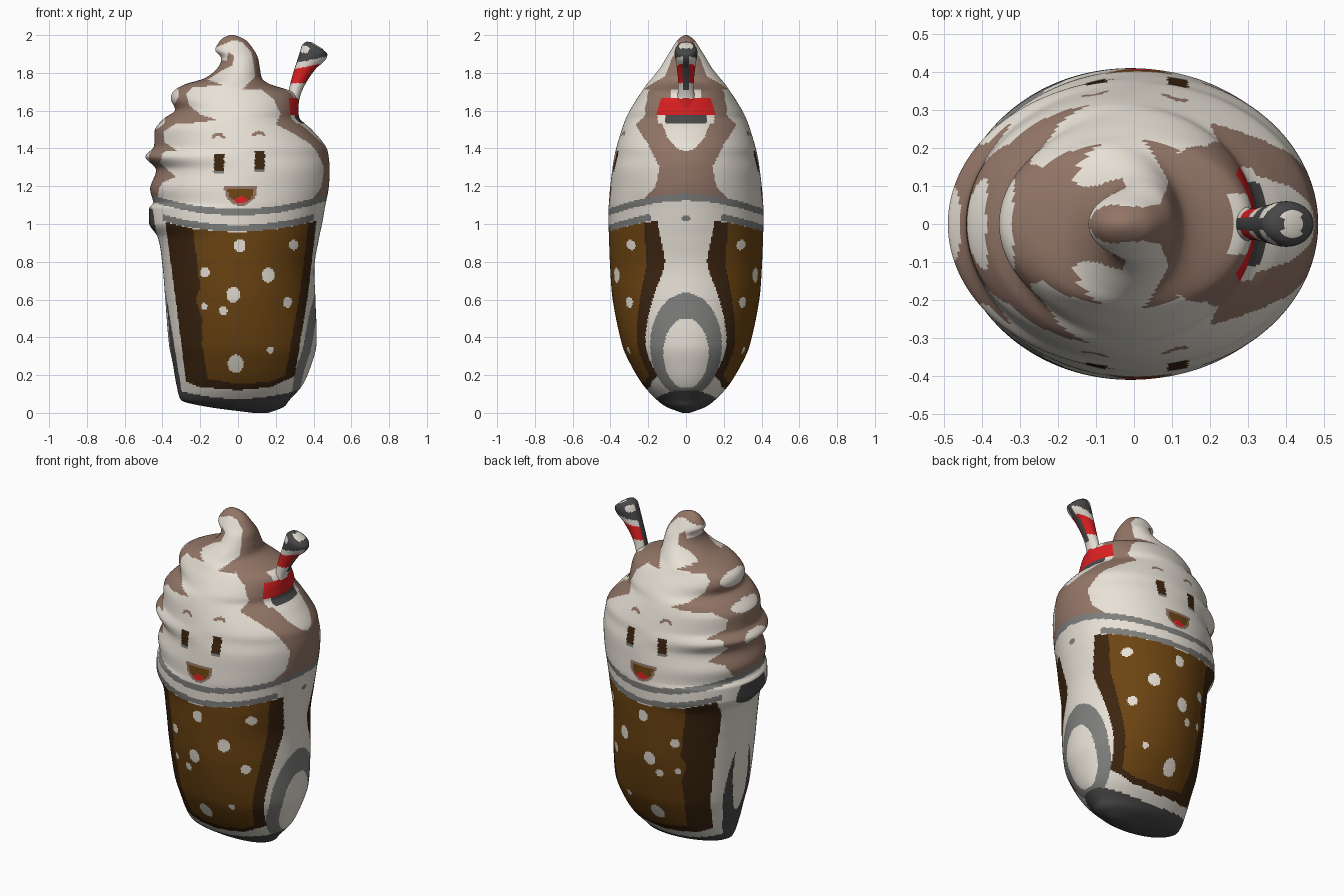
import bpy, math
from mathutils import Vector

# ---------- materials ----------
COLOURS = [("cream", (.80, .75, .67)), ("chocolate", (.150, .058, .006)),
           ("dark_chocolate", (.045, .018, .005)), ("cocoa_swirl", (.29, .18, .135)),
           ("dark_grey", (.065, .065, .065)), ("mid_grey", (.21, .21, .205)),
           ("red", (.72, .014, .016))]
MATS = []
for name, c in COLOURS:
    m = bpy.data.materials.new(name)
    m.diffuse_color = (*c, 1)
    MATS.append(m)
CREAM, CHOC, DARK, SWIRL, DGREY, MGREY, RED = range(7)

# ---------- helpers ----------
def spline(rows, t):
    """Smooth interpolation of rows (key, values...) at key t."""
    n = len(rows)
    i = 0
    while i < n - 2 and t > rows[i + 1][0]:
        i += 1
    a, b = rows[i], rows[i + 1]
    p, q = rows[max(i - 1, 0)], rows[min(i + 2, n - 1)]
    h = b[0] - a[0]
    s = (t - a[0]) / h
    out = []
    for k in range(1, len(a)):
        m0 = (b[k] - p[k]) / (b[0] - p[0]) * h
        m1 = (q[k] - a[k]) / (q[0] - a[0]) * h
        lim = 2 * abs(b[k] - a[k]) + .004
        m0, m1 = max(-lim, min(lim, m0)), max(-lim, min(lim, m1))
        out.append((2*s**3 - 3*s*s + 1) * a[k] + (s**3 - 2*s*s + s) * m0
                   + (3*s*s - 2*s**3) * b[k] + (s**3 - s*s) * m1)
    return out

def inside(poly, x, z):
    hit = False
    for (x1, z1), (x2, z2) in zip(poly, poly[1:] + poly[:1]):
        if (z1 > z) != (z2 > z) and x < (x2 - x1) * (z - z1) / (z2 - z1) + x1:
            hit = not hit
    return hit

def oval(x, z, cx, cz, rx, rz):
    return ((x - cx) / rx) ** 2 + ((z - cz) / rz) ** 2 < 1

def loft(name, rings, rule):
    """Skin closed rings of points and colour each face by a rule."""
    n = len(rings[0])
    verts = [p for r in rings for p in r]
    faces = [(i*n + j, i*n + (j+1) % n, (i+1)*n + (j+1) % n, (i+1)*n + j)
             for i in range(len(rings) - 1) for j in range(n)]
    faces.append(tuple(reversed(range(n))))
    faces.append(tuple(range(len(verts) - n, len(verts))))
    me = bpy.data.meshes.new(name)
    me.from_pydata(verts, [], faces)
    for m in MATS:
        me.materials.append(m)
    for p in me.polygons:
        p.use_smooth = True
        p.material_index = rule(*p.center)
    me.update()
    ob = bpy.data.objects.new(name, me)
    bpy.context.collection.objects.link(ob)
    return ob

# ---------- body outline: height, left, right, half depth ----------
BODY = [(0, .08, .16, .02), (.03, -.15, .24, .10), (.065, -.30, .27, .15),
        (.145, -.325, .34, .225), (.26, -.345, .39, .295), (.36, -.365, .415, .338),
        (.6, -.385, .41, .388), (.78, -.40, .405, .402), (.93, -.425, .43, .408),
        (1.0, -.47, .445, .41), (1.085, -.47, .46, .41), (1.11, -.45, .465, .408),
        (1.19, -.465, .48, .402), (1.29, -.435, .485, .39), (1.355, -.49, .48, .38),
        (1.41, -.445, .465, .367), (1.50, -.44, .39, .34), (1.56, -.39, .325, .318),
        (1.60, -.335, .32, .298), (1.66, -.355, .315, .262), (1.70, -.345, .29, .235),
        (1.74, -.28, .17, .208), (1.77, -.18, .128, .182), (1.83, -.105, .115, .135),
        (1.88, -.09, .105, .105), (1.92, -.12, .085, .08), (1.97, -.095, .045, .048),
        (1.99, -.07, .01, .026), (2.0, -.045, -.02, .008)]

# ---------- painted shapes in the front plane (x, z) ----------
GLASS = [(-.385, 1.01), (-.23, .972), (0, .955), (.22, .975), (.415, 1.015), (.37, .62),
         (.30, .195), (.17, .135), (0, .12), (-.2, .135), (-.275, .165), (-.33, .6)]
DRINK = [(-.24, 1.0), (.375, 1.02), (.325, .62), (.25, .2), (.17, .165), (0, .152),
         (-.16, .18), (-.19, .36), (-.19, .5), (-.225, .6), (-.2, .66)]
SWIRLS = [
    [(-.5, 1.1), (-.43, 1.1), (-.42, 1.18), (-.40, 1.22), (-.33, 1.25), (-.41, 1.32),
     (-.40, 1.38), (-.32, 1.39), (-.39, 1.43), (-.395, 1.49), (-.33, 1.53), (-.25, 1.535),
     (-.11, 1.55), (-.2, 1.58), (-.26, 1.63), (-.275, 1.69), (-.24, 1.725), (-.08, 1.735),
     (-.16, 1.765), (-.09, 1.81), (-.03, 1.84), (-.02, 1.89), (-.05, 1.91),
     (-.06, 1.87), (-.13, 1.86), (-.3, 1.8), (-.45, 1.7), (-.6, 1.5)],
    [(-.12, 1.935), (-.08, 1.95), (-.03, 1.97), (.02, 1.965), (.07, 1.91), (.085, 1.84),
     (.09, 1.78), (.02, 1.71), (.12, 1.715), (.19, 1.66), (.225, 1.58), (.2, 1.53),
     (.3, 1.5), (.4, 1.6), (.35, 1.8), (.2, 1.9), (.05, 2.05), (-.15, 2.02)]]
# right-hand side shapes use (depth, z)
SIDE_SWIRL = [(-.01, 1.12), (.24, 1.11), (.16, 1.2), (.14, 1.3), (.2, 1.42), (.27, 1.53),
              (.19, 1.53), (.17, 1.6), (.15, 1.7), (.17, 1.77), (.1, 1.83), (-.01, 1.83)]
SIDE_PUFF = [(-.01, 1.38), (.05, 1.4), (.1, 1.46), (.125, 1.53), (-.01, 1.53)]
CHIPS = [(.01, .885, .03), (.295, .89, .024), (-.175, .745, .024), (.16, .73, .034),
         (-.025, .625, .036), (.262, .585, .024), (-.178, .565, .016), (-.078, .54, .021),
         (-.012, .26, .042), (.172, .332, .017)]

def face_paint(x, z):
    """Eyes, brows and mouth; None where there is no feature."""
    for ex, ez in ((-.10, 1.325), (.115, 1.335)):
        if abs(x - ex) < .027 and abs(z - ez) < .047:
            return DARK
        if abs(x - ex) < .03 and -.062 < z - ez < -.047:
            return MGREY
        d = math.hypot(x - ex + .005, z - ez - .12)
        if .022 < d < .038 and z > ez + .128:
            return SWIRL
    if z < 1.197 and oval(x, z, .015, 1.19, .087, .093):
        if z < 1.185 and oval(x, z, .015, 1.187, .07, .076):
            return RED if oval(x, z, .02, 1.115, .04, .03) else CHOC
        return SWIRL
    return None

def body_rule(x, y, z):
    a = abs(y)
    rim = 1.045 + .075 * (x / .46) ** 2
    if z > rim:                                   # whipped cream
        if z < rim + .035:
            return MGREY
        f = face_paint(x, z)
        if f is not None:
            return f
        if x > .2 and z < 1.8:
            if inside(SIDE_PUFF, a, z):
                return CREAM
            if a < .15 and 1.53 < z < 1.575:
                return DGREY if a < .11 else CREAM
            if 1.575 <= z < 1.67 and a < .16 - .3 * (z - 1.575):
                return RED
            if 1.67 <= z < 1.71 and a < .08:
                return CREAM
            if inside(SIDE_SWIRL, a, z):
                return SWIRL
        if x < -.2 and (oval(a, z, 0, 1.675, .12, .045) or oval(a, z, 0, 1.355, .1, .04)
                        or oval(a, z, 0, 1.53, .12, .03)):
            return CREAM
        if any(inside(p, x, z) for p in SWIRLS):
            return SWIRL
        return CREAM
    if x < -.445 + .16 * (1.03 - z) and z < 1.08:  # handle-less dark side
        return CREAM if oval(a, z, 0, .52, .07, .27) else DGREY
    if inside(GLASS, x, z):
        if inside(DRINK, x, z):
            return CREAM if any(oval(x, z, cx, cz, r, r * 1.15) for cx, cz, r in CHIPS) else CHOC
        return DARK
    if abs(x) < .4 and rim - .085 < z < rim - .05 and a > .1:
        return MGREY
    if z < .075 + .45 * x * x:
        return DGREY
    if x > .2:                                    # round pad on the right side
        if oval(a, z, 0, .315, .12, .185):
            return CREAM
        if oval(a, z, 0, .36, .19, .275):
            return MGREY
        if oval(a, z, 0, 1.03, .025, .018):
            return MGREY
    return CREAM

# ---------- cup and cream body ----------
SEG, LEV = 320, 270
rings = []
for i in range(LEV + 1):
    z = 2 * i / LEV
    xl, xr, d = spline(BODY, z)
    c, r, d = (xl + xr) / 2, max((xr - xl) / 2, .006), max(d, .006)
    rings.append([(c + r * math.cos(2 * math.pi * j / SEG),
                   d * math.sin(2 * math.pi * j / SEG), z) for j in range(SEG)])
loft("cup_with_cream", rings, body_rule)

# ---------- straw: t, x, z, half width, half depth ----------
STRAW = [(0, .285, 1.58, .03, .06), (.25, .297, 1.68, .032, .045), (.45, .322, 1.76, .04, .042),
         (.7, .365, 1.85, .055, .052), (.88, .402, 1.91, .073, .06), (.96, .414, 1.935, .062, .05),
         (1, .42, 1.945, .03, .025)]

def straw_rule(x, y, z):
    if oval(x, z, .425, 1.945, .04, .03) and abs(y) < .032 and z > 1.93:
        return CREAM
    if abs(y) < .017 and z > 1.71:
        return DGREY
    if z < 1.665 or 1.745 < z < 1.83 + .2 * (x - .35):
        return RED
    if z < 1.745 or z < 1.862 + .2 * (x - .35) or oval(x, z, .35, 1.925, .03, .02):
        return CREAM
    return DGREY

rings = []
for i in range(61):
    t = i / 60
    x, z, w, d = spline(STRAW, t)
    x2, z2 = spline(STRAW, min(t + .02, 1))[:2]
    x1, z1 = spline(STRAW, max(t - .02, 0))[:2]
    tan = Vector((x2 - x1, 0, z2 - z1)).normalized()
    side = Vector((tan.z, 0, -tan.x))
    rings.append([tuple(Vector((x, 0, z)) + side * w * math.cos(2 * math.pi * j / 48)
                        + Vector((0, d * math.sin(2 * math.pi * j / 48), 0))) for j in range(48)])
loft("straw", rings, straw_rule)
